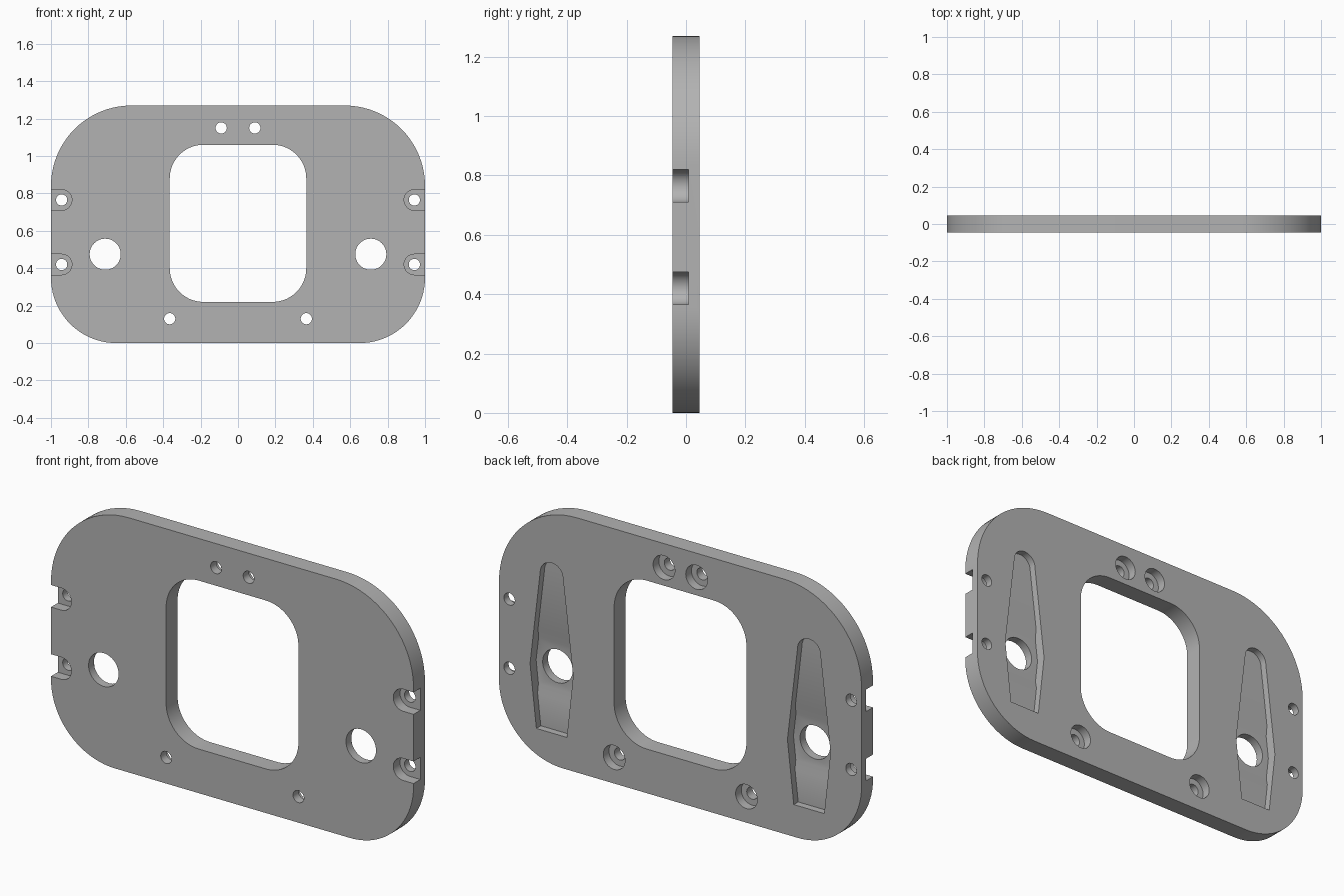
import bpy, bmesh
from math import cos, sin, pi, radians

cube = bpy.data.objects.get("Cube")
if cube:
    bpy.data.objects.remove(cube, do_unlink=True)

FRONT, BACK = -0.045, 0.045
OUT = 0.1  # cutters run past the faces to here

grey = bpy.data.materials.new("plain grey")
grey.use_nodes = True
colour = (0.45, 0.45, 0.45, 1)
grey.diffuse_color = colour
grey.node_tree.nodes["Principled BSDF"].inputs["Base Color"].default_value = colour


def arc(cx, cz, r, start, end, steps=20):
    angles = [radians(start + (end - start) * i / steps) for i in range(steps + 1)]
    return [(cx + r * cos(a), cz + r * sin(a)) for a in angles]


def circle(cx, cz, r):
    return arc(cx, cz, r, 0, 360, 48)[:-1]


def rounded(half, z0, z1, r_low, r_top):
    """Rounded rectangle centred on x = 0."""
    return (arc(half - r_top, z1 - r_top, r_top, 0, 90)
            + arc(r_top - half, z1 - r_top, r_top, 90, 180)
            + arc(r_low - half, z0 + r_low, r_low, 180, 270)
            + arc(half - r_low, z0 + r_low, r_low, 270, 360))


def solid(name, ring, shift):
    """Sweep a closed ring of 3D points along a vector."""
    bm = bmesh.new()
    face = bm.faces.new([bm.verts.new(p) for p in ring])
    swept = bmesh.ops.extrude_face_region(bm, geom=[face])["geom"]
    bmesh.ops.translate(bm, vec=shift,
                        verts=[v for v in swept if isinstance(v, bmesh.types.BMVert)])
    bmesh.ops.recalc_face_normals(bm, faces=bm.faces)
    mesh = bpy.data.meshes.new(name)
    bm.to_mesh(mesh)
    bm.free()
    mesh.materials.append(grey)
    ob = bpy.data.objects.new(name, mesh)
    bpy.context.collection.objects.link(ob)
    return ob


def prism(name, outline, y0, y1):
    return solid(name, [(x, y0, z) for x, z in outline], (0, y1 - y0, 0))


def boolean(target, cutter, operation="DIFFERENCE"):
    mod = target.modifiers.new("cut", "BOOLEAN")
    mod.solver = "EXACT"
    mod.operation = operation
    mod.object = cutter
    bpy.context.view_layer.objects.active = target
    bpy.ops.object.modifier_apply(modifier=mod.name)
    bpy.data.objects.remove(cutter, do_unlink=True)


def cut(outline, y0=-OUT, y1=OUT):
    boolean(plate, prism("cutter", outline, y0, y1))


# Plate with its central window
plate = prism("mounting_plate", rounded(1, 0, 1.27, 0.35, 0.43), FRONT, BACK)
cut(rounded(0.365, 0.22, 1.06, 0.18, 0.18))

for side in (-1, 1):
    # Tapered pocket in the back, deeper around the large hole
    kite = [(0.084, 0.16), (0.119, 0.475)] + arc(0, 0.945, 0.063, 0, 180)
    kite += [(-0.119, 0.475), (-0.084, 0.16)]
    pocket = prism("pocket_cutter", [(side * 0.71 + x, z) for x, z in kite], -0.03, 0.08)
    shelf, deep = 0.01, -0.003
    profile = [(OUT, 0.1), (shelf, 0.1), (shelf, 0.32), (deep, 0.36),
               (deep, 0.59), (shelf, 0.64), (shelf, 1.1), (OUT, 1.1)]
    floor = solid("floor_cutter", [(side * 0.71 - 0.2, y, z) for y, z in profile], (0.4, 0, 0))
    boolean(pocket, floor, "INTERSECT")
    boolean(plate, pocket)
    cut(circle(side * 0.71, 0.475, 0.083))

    # Screw holes, counterbored from the back
    for x, z in ((0.09, 1.15), (0.365, 0.13)):
        cut(circle(side * x, z, 0.03))
        cut(circle(side * x, z, 0.06), 0, OUT)

    # Edge holes with open slots in the front
    for z in (0.42, 0.765):
        cut(circle(side * 0.943, z, 0.03))
        slot = arc(0.943, z, 0.055, 90, 270) + [(1.1, z - 0.055), (1.1, z + 0.055)]
        cut([(side * x, h) for x, h in slot], -OUT, 0.008)

# Smooth curves, sharp edges
bpy.ops.object.select_all(action="DESELECT")
plate.select_set(True)
bpy.context.view_layer.objects.active = plate
bpy.ops.object.shade_smooth_by_angle(angle=radians(30))
